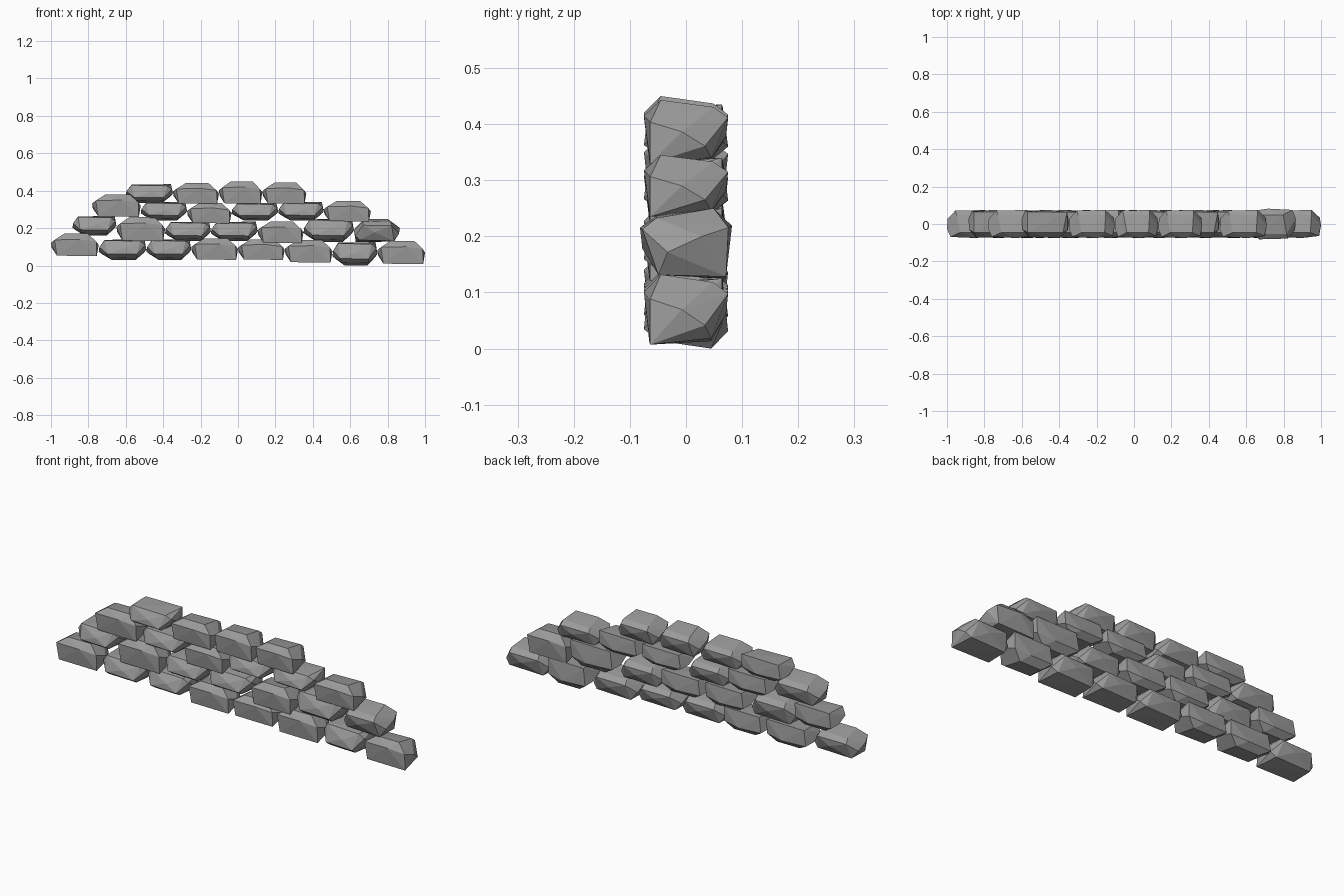
import bpy, bmesh

if "Cube" in bpy.data.objects:
    bpy.data.objects.remove(bpy.data.objects["Cube"])

stone_mat = bpy.data.materials.new("stone grey")
stone_mat.diffuse_color = (0.33, 0.33, 0.33, 1)
stone_mat.use_nodes = True
stone_mat.node_tree.nodes["Principled BSDF"].inputs["Base Color"].default_value = stone_mat.diffuse_color

# One rough stone in a unit box; the hull of these points gives the chipped facets
ROCK = [(-.45, -.6, 1), (.55, -.6, 1), (-.6, .65, .72), (.6, .65, .78),
        (-.85, -.92, .45), (.2, -1, .5), (.9, -.85, .3),
        (-.75, -.87, -.95), (.92, -.85, -1),
        (-.65, .95, .4), (.6, 1, .45), (.1, .95, -.15),
        (-.75, .6, -.9), (.75, .6, -.82),
        (-1, -.35, .2), (-.97, .4, -.25), (1, -.1, 0), (.95, .45, -.45)]

# How the stone is turned: sign of x, y, z
TURNS = {"A": (1, 1, 1), "B": (1, -1, -1), "C": (-1, -1, 1)}


def stone(name, turn, x0, x1, z0, z1):
    sx, sy, sz = TURNS[turn]
    bm = bmesh.new()
    for x, y, z in ROCK:
        bm.verts.new(((x0 + x1) / 2 + sx * x * (x1 - x0) / 2,
                      sy * y * (0.082 if turn == "C" else 0.075),
                      (z0 + z1) / 2 + sz * z * (z1 - z0) / 2))
    hull = bmesh.ops.convex_hull(bm, input=bm.verts)
    loose = [v for v in bm.verts if not v.link_faces]
    bmesh.ops.delete(bm, geom=loose, context='VERTS')
    bmesh.ops.recalc_face_normals(bm, faces=bm.faces)
    me = bpy.data.meshes.new(name)
    bm.to_mesh(me)
    bm.free()
    me.materials.append(stone_mat)
    bpy.context.collection.objects.link(bpy.data.objects.new(name, me))


# Courses: x start, then (turn, x end, bottom, top) for each stone
COURSES = [
    (-1.0, [("A", -.745, .05, .17), ("B", -.49, .03, .14), ("B", -.25, .03, .14),
            ("A", 0, .03, .145), ("A", .25, .03, .14), ("A", .505, .015, .137),
            ("B", .745, 0, .125), ("A", 1.0, .007, .132)]),
    (-.885, [("B", -.65, .16, .265), ("A", -.39, .13, .26), ("B", -.145, .13, .235),
             ("B", .105, .13, .235), ("A", .35, .12, .235), ("B", .62, .125, .25),
             ("C", .865, .125, .25)]),
    (-.78, [("A", -.52, .26, .38), ("B", -.272, .24, .34), ("A", -.035, .225, .335),
            ("B", .215, .24, .335), ("B", .458, .24, .34), ("A", .71, .235, .345)]),
    (-.60, [("B", -.348, .335, .435), ("A", -.102, .33, .44), ("A", .13, .33, .45),
            ("A", .365, .33, .443)]),
]

for r, (x, stones) in enumerate(COURSES):
    for i, (turn, x_end, low, high) in enumerate(stones):
        stone(f"stone_course{r + 1}_{i + 1}", turn, x, x_end, low, high)
        x = x_end
